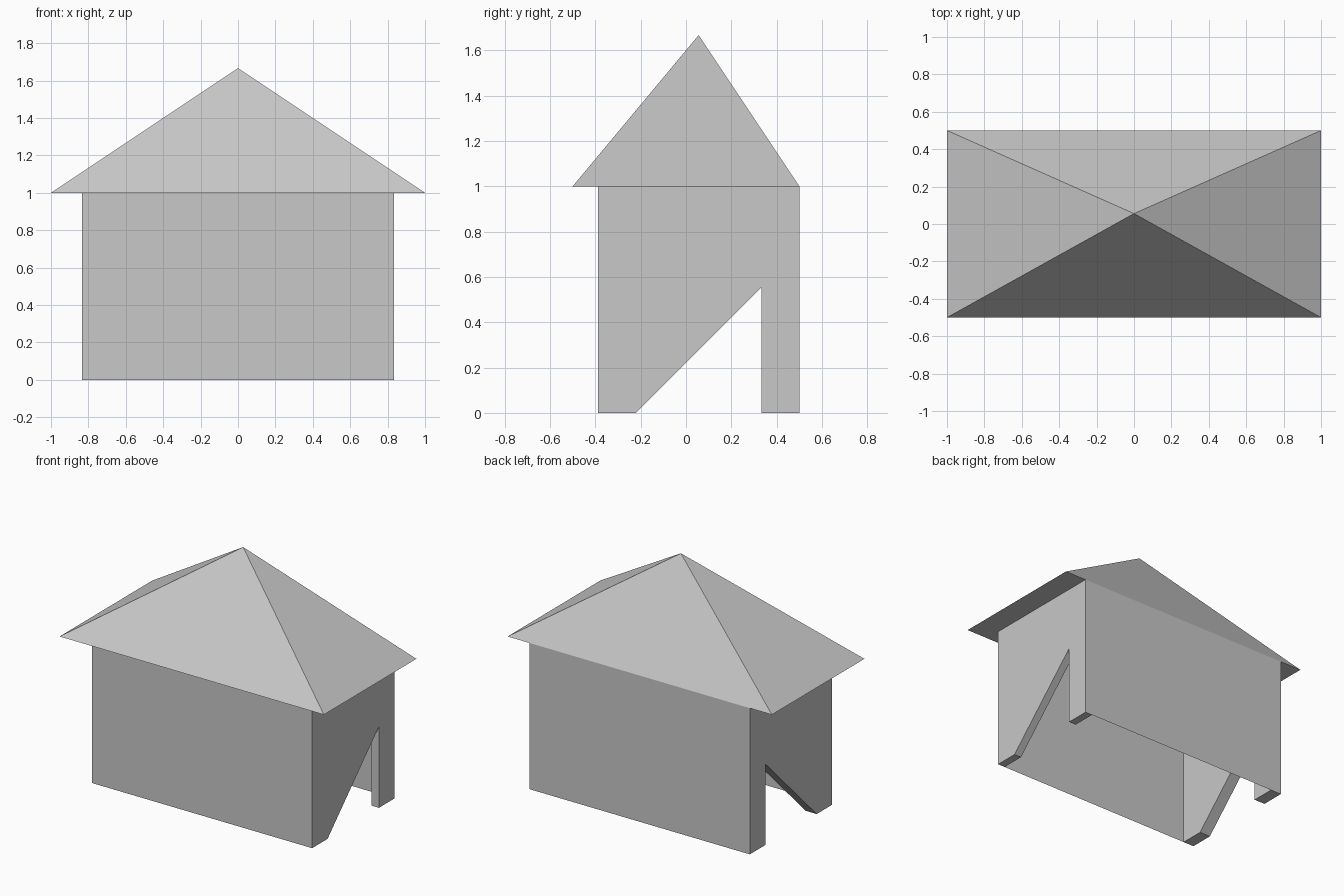
import bpy

cube = bpy.data.objects.get("Cube")
if cube:
    bpy.data.objects.remove(cube, do_unlink=True)

U = 1 / 18  # building module

grey = bpy.data.materials.new("plain grey")
grey.use_nodes = True
GREY = (0.58, 0.58, 0.58, 1)
grey.diffuse_color = GREY
grey.node_tree.nodes["Principled BSDF"].inputs["Base Color"].default_value = GREY


def add_part(name, verts, faces):
    """Make a flat-shaded mesh object from points given in modules."""
    mesh = bpy.data.meshes.new(name)
    mesh.from_pydata([[c * U for c in v] for v in verts], [], faces)
    mesh.materials.append(grey)
    obj = bpy.data.objects.new(name, mesh)
    bpy.context.collection.objects.link(obj)
    return obj


def side_wall(name, x0, x1):
    """Extrude the side profile, with its slanted doorway, from x0 to x1."""
    profile = [(-7, 0), (-4, 0), (6, 10), (6, 0), (9, 0), (9, 18), (-7, 18)]
    n = len(profile)
    verts = [(x, y, z) for x in (x0, x1) for y, z in profile]
    faces = [list(range(n))[::-1], list(range(n, 2 * n))]
    faces += [(i, (i + 1) % n, (i + 1) % n + n, i + n) for i in range(n)]
    return add_part(name, verts, faces)


def sheet_wall(name, x0, x1, y, facing):
    """Thin upright sheet; facing is -1 for the front and 1 for the back."""
    verts = [(x0, y, 0), (x1, y, 0), (x1, y, 18), (x0, y, 18)]
    return add_part(name, verts, [(0, 1, 2, 3)[::-facing]])


# Thick side walls with the open doorways
side_wall("right_wall", -15, -13.5)
side_wall("left_wall", 14, 15)

# Thin front and back walls
sheet_wall("front_wall", -13.5, 14, -7, -1)
sheet_wall("back_wall", -13.5, 14, 9, 1)

# Closed four-sided roof with its peak slightly behind the middle
add_part("roof",
         [(-18, -9, 18), (18, -9, 18), (18, 9, 18), (-18, 9, 18), (0, 1, 30)],
         [(3, 2, 1, 0), (0, 1, 4), (1, 2, 4), (2, 3, 4), (3, 0, 4)])
